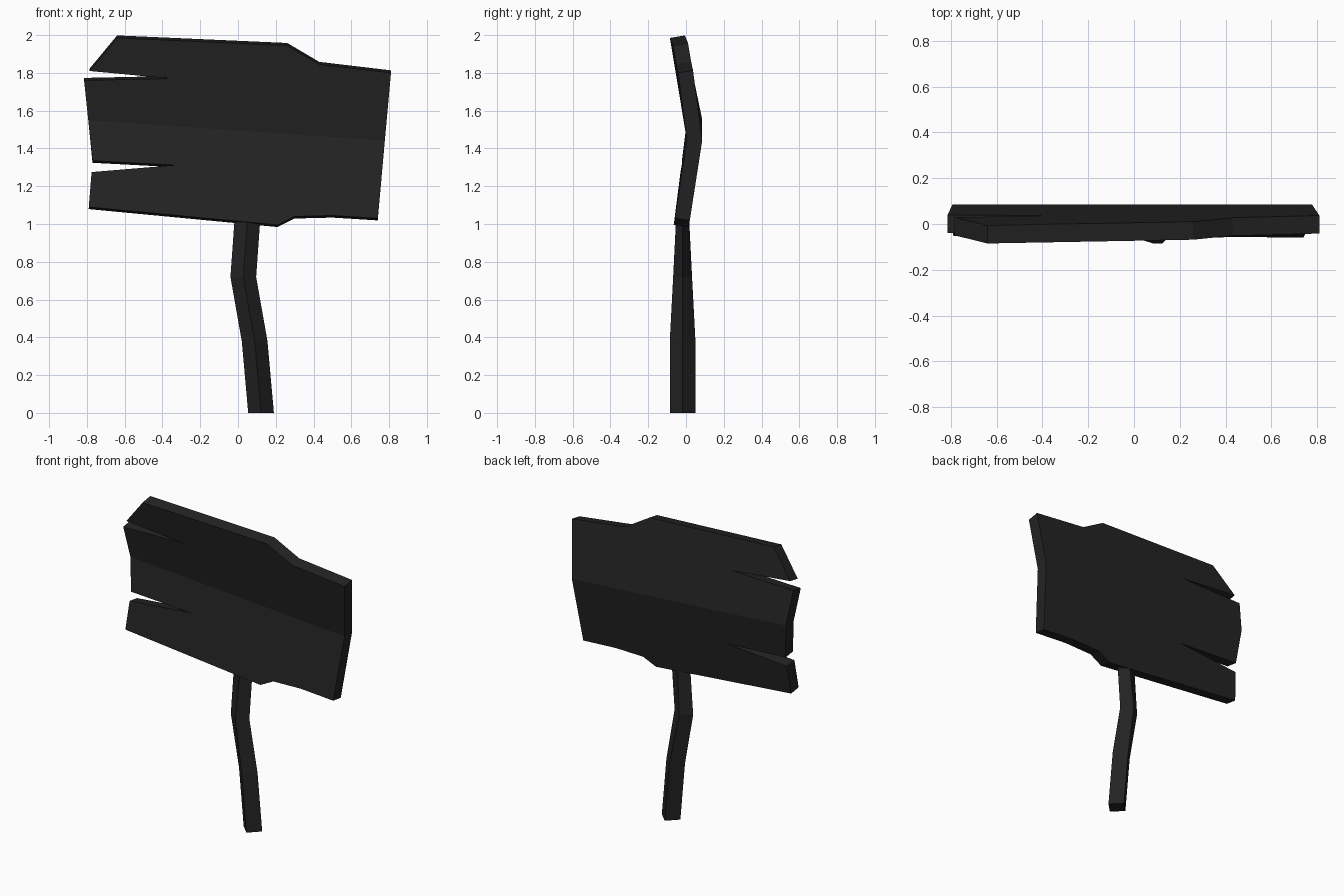
import bpy, bmesh
from mathutils import Vector

cube = bpy.data.objects.get("Cube")
if cube:
    bpy.data.objects.remove(cube, do_unlink=True)

# Single near-black colour
dark = bpy.data.materials.new("charcoal_black")
dark.use_nodes = True
colour = (0.017, 0.017, 0.017, 1)
dark.diffuse_color = colour
bsdf = dark.node_tree.nodes["Principled BSDF"]
bsdf.inputs["Base Color"].default_value = colour


def finish(bm, name):
    mesh = bpy.data.meshes.new(name)
    bm.to_mesh(mesh)
    bm.free()
    mesh.materials.append(dark)
    obj = bpy.data.objects.new(name, mesh)
    bpy.context.collection.objects.link(obj)
    return obj


# Sign board: a cracked outline, creased along a slanted line and thickened
outline = [(-0.79, 1.09), (0.21, 0.995), (0.3, 1.04), (0.5, 1.045), (0.74, 1.03),
           (0.81, 1.8), (0.43, 1.845), (0.26, 1.945), (-0.64, 1.985), (-0.785, 1.81),
           (-0.36, 1.77), (-0.815, 1.76), (-0.77, 1.335), (-0.33, 1.312), (-0.775, 1.275)]
crease_z, crease_slope, thickness = 1.495, -0.069, 0.08

bm = bmesh.new()
bm.faces.new([bm.verts.new((x, 0, z)) for x, z in outline])
bmesh.ops.bisect_plane(bm, geom=bm.verts[:] + bm.edges[:] + bm.faces[:],
                       plane_co=(0, 0, crease_z), plane_no=(-crease_slope, 0, 1))
for v in bm.verts:
    rise = v.co.z - (crease_z + crease_slope * v.co.x)
    lean = 0.17 - 0.05 * v.co.x if rise > 0 else 0.14 + 0.02 * v.co.x
    v.co.y = 0.005 - lean * abs(rise)
bm.normal_update()
board = finish(bm, "sign_board")
solid = board.modifiers.new("thickness", "SOLIDIFY")
solid.thickness = thickness
solid.offset = -1
solid.use_even_offset = True

# Post: crooked, diamond-shaped section that flattens towards the top
width = 0.068
stations = [(0.122, 0, 0.068), (0.088, 0.38, 0.068), (0.028, 0.72, 0.05),
            (0.048, 1.0, 0.036), (0.055, 1.12, 0.028)]
bm = bmesh.new()
rings = []
for x, z, depth in stations:
    centre = Vector((x, -0.018, z))
    rings.append([bm.verts.new(centre + Vector(offset)) for offset in
                  ((width, 0, 0), (0, depth, 0), (-width, 0, 0), (0, -depth, 0))])
for low, high in zip(rings, rings[1:]):
    for i in range(4):
        j = (i + 1) % 4
        bm.faces.new((low[i], low[j], high[j], high[i]))
bm.faces.new(rings[0][::-1])
bm.faces.new(rings[-1])
bmesh.ops.recalc_face_normals(bm, faces=bm.faces[:])
finish(bm, "post")
